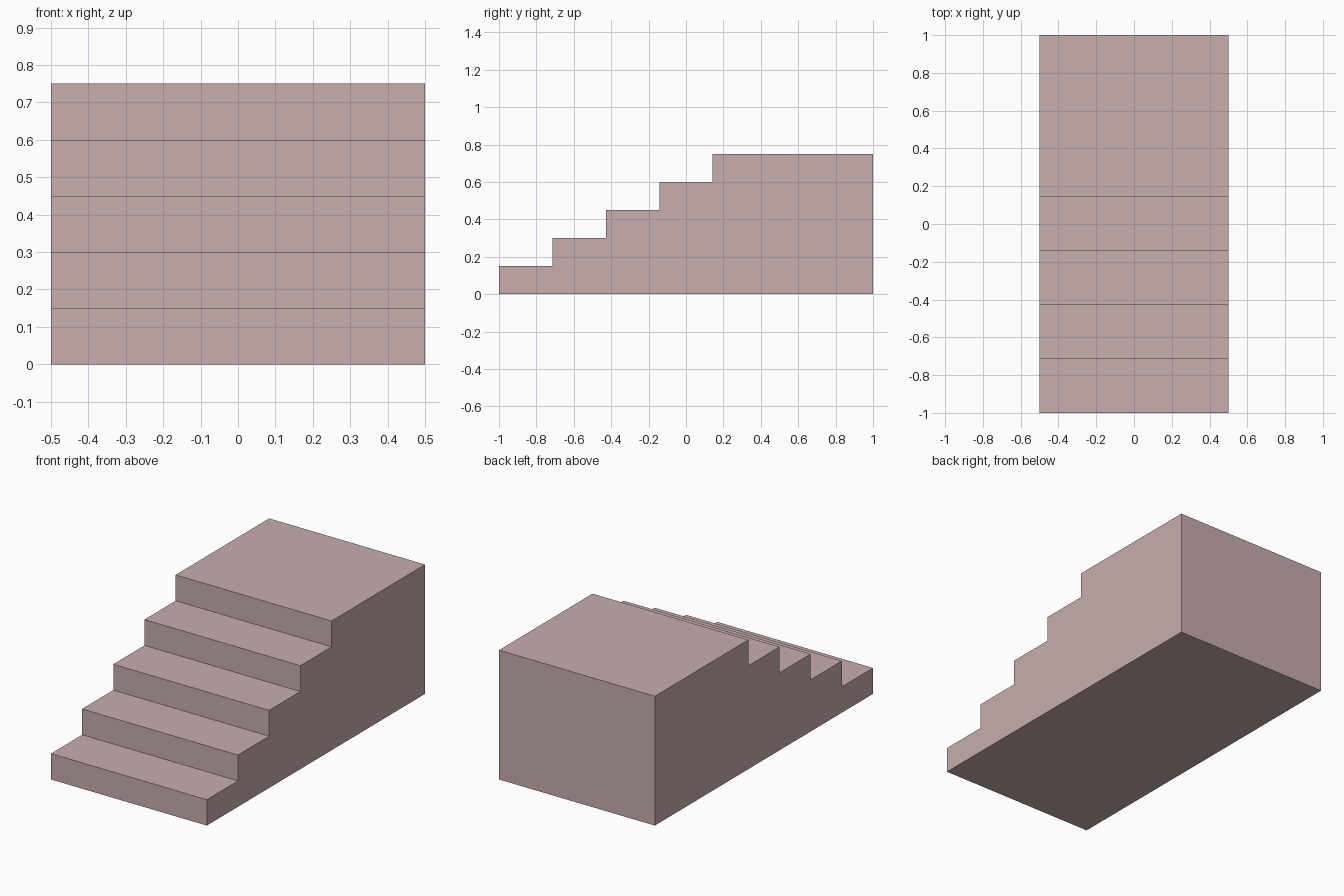
import bpy, bmesh

if "Cube" in bpy.data.objects:
    bpy.data.objects.remove(bpy.data.objects["Cube"])

STEPS, RISE, TREAD = 5, 0.15, 2 / 7
HALF_WIDTH, FRONT, BACK = 0.5, -1.0, 1.0

# Side profile: five risers and treads, the last tread being the deep landing
profile = [(FRONT, 0.0)]
for i in range(STEPS):
    y = FRONT + i * TREAD
    end = BACK if i == STEPS - 1 else y + TREAD
    profile += [(y, (i + 1) * RISE), (end, (i + 1) * RISE)]
profile.append((BACK, 0.0))

# Extrude the profile across the width
bm = bmesh.new()
side = bm.faces.new([bm.verts.new((-HALF_WIDTH, y, z)) for y, z in profile])
extruded = bmesh.ops.extrude_face_region(bm, geom=[side], use_keep_orig=True)
verts = [g for g in extruded["geom"] if isinstance(g, bmesh.types.BMVert)]
bmesh.ops.translate(bm, verts=verts, vec=(2 * HALF_WIDTH, 0, 0))
bmesh.ops.recalc_face_normals(bm, faces=bm.faces)

mesh = bpy.data.meshes.new("staircase")
bm.to_mesh(mesh)
bm.free()
staircase = bpy.data.objects.new("staircase", mesh)
bpy.context.collection.objects.link(staircase)

# Dusty pink colour
mat = bpy.data.materials.new("dusty_pink")
mat.diffuse_color = (0.58, 0.42, 0.42, 1.0)
mat.use_nodes = True
mat.node_tree.nodes["Principled BSDF"].inputs["Base Color"].default_value = mat.diffuse_color
mesh.materials.append(mat)
